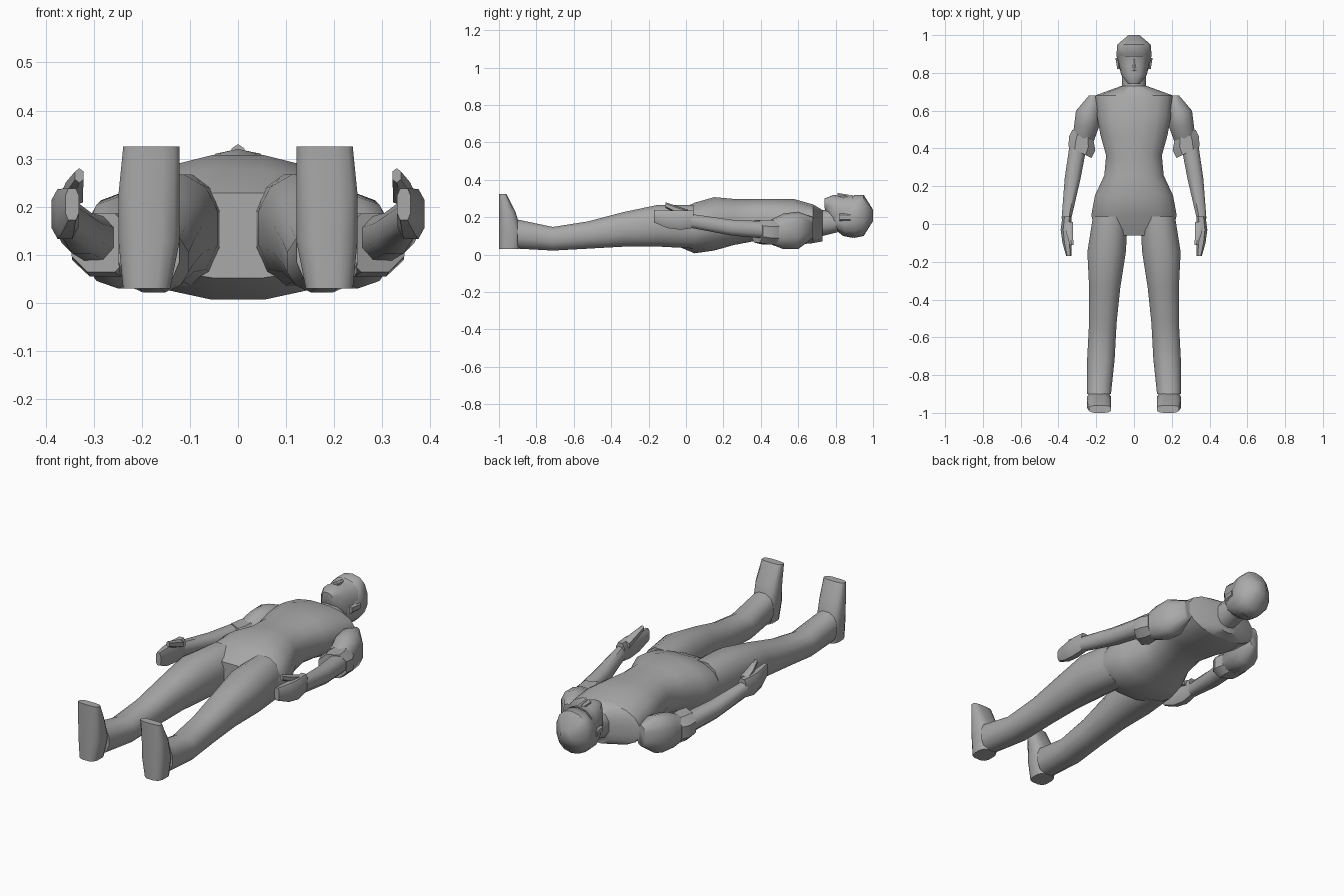
import bpy
import bmesh
import math

cube = bpy.data.objects.get("Cube")
if cube:
    bpy.data.objects.remove(cube, do_unlink=True)

grey = bpy.data.materials.new("plain grey")
grey.use_nodes = True
tone = (0.4, 0.4, 0.4, 1)
grey.diffuse_color = tone
grey.node_tree.nodes["Principled BSDF"].inputs["Base Color"].default_value = tone


def values(profile, count):
    """Let a single number stand for a constant profile."""
    return profile if isinstance(profile, list) else [profile] * count


def signed_power(value, power):
    return math.copysign(abs(value) ** power, value)


def loft(name, start, end, outer, low, high, inner=None,
         sides=12, power=0.85, upright=False, slant=0, crease=50):
    """Skin evenly spaced rounded sections. Parts with an inner edge are paired."""
    paired = inner is not None
    count = max(len(p) for p in (outer, low, high, inner) if isinstance(p, list))
    outer, low, high = (values(p, count) for p in (outer, low, high))
    inner = values(inner, count) if paired else [-x for x in outer]

    bm = bmesh.new()
    loops = []
    for k in range(count):
        station = start + (end - start) * k / (count - 1)
        middle, half = (outer[k] + inner[k]) / 2, (outer[k] - inner[k]) / 2
        centre, depth = (high[k] + low[k]) / 2, (high[k] - low[k]) / 2
        loop = []
        for i in range(sides):
            angle = math.tau * (i + 0.5) / sides
            across = half * signed_power(math.cos(angle), power)
            x = middle + across
            v = centre + depth * signed_power(math.sin(angle), power)
            s = station + slant * across
            loop.append(bm.verts.new((x, v, s) if upright else (x, s, v)))
        loops.append(loop)

    for near, far in zip(loops, loops[1:]):
        for i in range(sides):
            j = (i + 1) % sides
            bm.faces.new((near[i], near[j], far[j], far[i]))
    bm.faces.new(loops[0])
    bm.faces.new(loops[-1])
    bmesh.ops.recalc_face_normals(bm, faces=bm.faces)
    mesh = bpy.data.meshes.new(name)
    bm.to_mesh(mesh)
    bm.free()
    mesh.materials.append(grey)

    part = bpy.data.objects.new(name, mesh)
    bpy.context.collection.objects.link(part)
    if paired:
        mirror = part.modifiers.new("both sides", 'MIRROR')
        mirror.use_mirror_merge = False
    bpy.ops.object.select_all(action='DESELECT')
    part.select_set(True)
    bpy.context.view_layer.objects.active = part
    bpy.ops.object.shade_smooth_by_angle(angle=math.radians(crease))


# Torso from crotch to shoulders, then the slope up to the collar
loft("torso", start=-0.06, end=0.68, sides=16,
     outer=[0.2, 0.23, 0.21, 0.16, 0.15, 0.18, 0.2, 0.21],
     low=[0.05, 0.005, 0.02, 0.05, 0.07, 0.07, 0.05, 0.06],
     high=[0.23, 0.28, 0.31, 0.3, 0.3, 0.3, 0.3, 0.27])
loft("shoulder_yoke", start=0.68, end=0.73, sides=16,
     outer=[0.21, 0.07], low=[0.06, 0.07], high=[0.27, 0.24])

# Trouser legs
loft("trouser_leg", start=0.04, end=-0.9,
     inner=[0.03, 0.04, 0.07, 0.09, 0.1, 0.12],
     outer=[0.22, 0.25, 0.24, 0.24, 0.25, 0.25],
     low=[0.03, 0.04, 0.04, 0.03, 0.02, 0.03],
     high=[0.27, 0.27, 0.23, 0.18, 0.15, 0.19])

# Shoes with the toes pointing up
loft("shoe", start=0.03, end=0.325, upright=True, power=0.65, crease=45,
     inner=[0.14, 0.12, 0.12, 0.12], outer=[0.24, 0.25, 0.25, 0.24],
     low=-1, high=[-0.89, -0.88, -0.91, -0.96])

# Arms: sleeve, rolled cuff and bare forearm
loft("sleeve", start=0.68, end=0.44, sides=10,
     inner=[0.19, 0.17, 0.18, 0.21], outer=[0.24, 0.31, 0.32, 0.33],
     low=[0.09, 0.03, 0.03, 0.06], high=[0.2, 0.23, 0.22, 0.18])
loft("rolled_cuff", start=0.47, end=0.38, sides=8, slant=0.5, crease=30,
     inner=[0.21, 0.2, 0.22], outer=[0.33, 0.35, 0.35],
     low=[0.05, 0.05, 0.06], high=0.19)
loft("forearm", start=0.45, end=0.03, sides=8,
     inner=[0.24, 0.28, 0.33], outer=[0.34, 0.37, 0.385],
     low=[0.08, 0.1, 0.14], high=[0.18, 0.19, 0.22])

# Hands with raised thumbs
loft("hand", start=0.04, end=-0.17, sides=8, power=0.7,
     inner=0.33, outer=[0.38, 0.39, 0.38, 0.36],
     low=[0.14, 0.13, 0.14, 0.17], high=0.24)
loft("thumb", start=0.01, end=-0.11, sides=6,
     inner=0.32, outer=[0.37, 0.36, 0.34],
     low=[0.2, 0.22, 0.25], high=[0.24, 0.26, 0.28])

# Neck, face and hair
loft("neck", start=0.69, end=0.81, sides=10,
     outer=0.065, low=[0.09, 0.12], high=0.24)
loft("face", start=0.74, end=0.89, sides=14,
     outer=[0.03, 0.07, 0.08, 0.09],
     low=[0.25, 0.14, 0.1, 0.09], high=[0.3, 0.32, 0.31, 0.32])
loft("hair", start=0.8, end=1, sides=14,
     outer=[0.07, 0.09, 0.095, 0.09, 0.03],
     low=[0.13, 0.1, 0.09, 0.1, 0.18], high=[0.25, 0.26, 0.32, 0.32, 0.24])
loft("ear", start=0.82, end=0.88, sides=6,
     inner=0.07, outer=[0.09, 0.1], low=0.18, high=0.22)
loft("nose", start=0.81, end=0.87, sides=6,
     outer=[0.015, 0.01], low=0.29, high=[0.33, 0.32])
